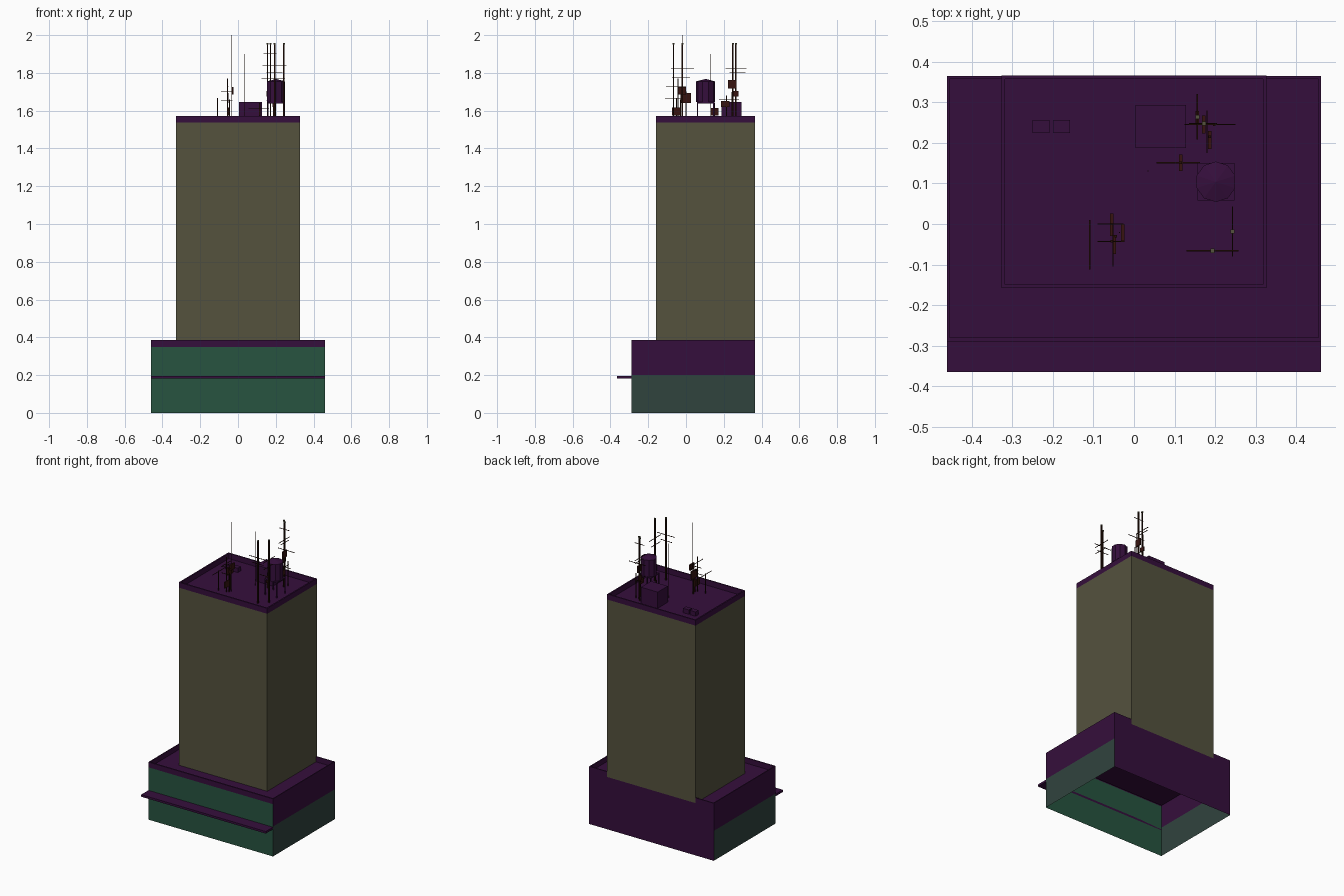
import bpy, bmesh, math


def mat(name, rgb):
    m = bpy.data.materials.new(name)
    m.diffuse_color = (*rgb, 1)
    return m


PURPLE = mat("dark_purple", (0.036, 0.0045, 0.045))
OLIVE = mat("olive_grey", (0.089, 0.084, 0.048))
GREEN = mat("deep_green", (0.020, 0.087, 0.051))
SLATE = mat("slate_green", (0.030, 0.057, 0.048))
BROWN = mat("dark_brown", (0.020, 0.005, 0.002))
RUST = mat("dark_rust", (0.038, 0.007, 0.005))


def finish(name, bm, mats):
    me = bpy.data.meshes.new(name)
    bm.to_mesh(me)
    bm.free()
    for m in mats:
        me.materials.append(m)
    ob = bpy.data.objects.new(name, me)
    bpy.context.collection.objects.link(ob)
    return ob


def box(name, x0, x1, y0, y1, z0, z1, m):
    bm = bmesh.new()
    bmesh.ops.create_cube(bm, size=1)
    for v in bm.verts:
        v.co = ((x0 + x1) / 2 + v.co.x * (x1 - x0),
                (y0 + y1) / 2 + v.co.y * (y1 - y0),
                (z0 + z1) / 2 + v.co.z * (z1 - z0))
    return finish(name, bm, [m])


def shell(name, rings, mats, rule):
    """Open-bottomed block of stacked rectangles (x, y0, y1, z), capped by the last.
    rule(level, side) gives the material; sides are front, right, back, left."""
    bm = bmesh.new()
    loops = [[bm.verts.new(c) for c in ((-x, y0, z), (x, y0, z), (x, y1, z), (-x, y1, z))]
             for x, y0, y1, z in rings]
    for i in range(len(loops) - 1):
        a, b = loops[i], loops[i + 1]
        for s in range(4):
            t = (s + 1) % 4
            f = bm.faces.new((a[s], a[t], b[t], b[s]))
            f.material_index = rule(i, s)
    bm.faces.new(loops[-1]).material_index = 0
    return finish(name, bm, mats)


# Podium: green shop front, slate lower sides, purple back, parapet and roof
def podium_rule(level, side):
    if side == 0 and level < 2:
        return 1
    if side in (1, 3) and level == 0:
        return 2
    return 0


shell("podium", [(0.461, -0.289, 0.365, 0), (0.461, -0.289, 0.365, 0.2),
                 (0.461, -0.289, 0.365, 0.35), (0.461, -0.289, 0.365, 0.385),
                 (0.455, -0.28, 0.358, 0.385), (0.455, -0.28, 0.358, 0.35)],
      [PURPLE, GREEN, SLATE], podium_rule)
box("canopy", -0.461, 0.461, -0.365, -0.289, 0.182, 0.196, PURPLE)

# Tower with purple parapet and sunken roof
shell("tower", [(0.327, -0.158, 0.3655, 0.35), (0.327, -0.158, 0.3655, 1.537),
                (0.327, -0.158, 0.3655, 1.573), (0.318, -0.149, 0.357, 1.573),
                (0.318, -0.149, 0.357, 1.537)],
      [PURPLE, OLIVE], lambda level, side: 1 if level == 0 else 0)

ROOF = 1.537
# Roof plant room and two vents
box("plant_room", 0.004, 0.128, 0.187, 0.293, ROOF, 1.645, PURPLE)
for i, x in enumerate((-0.25, -0.2)):
    box(f"roof_vent_{i}", x, x + 0.042, 0.224, 0.256, ROOF, 1.566, PURPLE)

# Water tank on legs
bm = bmesh.new()
for z0, z1, r1, r2 in ((1.645, 1.755, 0.05, 0.05), (1.755, 1.768, 0.05, 0.0)):
    res = bmesh.ops.create_cone(bm, cap_ends=True, segments=10, radius1=r1, radius2=r2, depth=z1 - z0)
    bmesh.ops.translate(bm, verts=res["verts"], vec=(0.202, 0.104, (z0 + z1) / 2))
finish("water_tank", bm, [PURPLE])
box("tank_platform", 0.156, 0.248, 0.058, 0.15, 1.638, 1.645, PURPLE)
for x in (0.159, 0.245):
    for y in (0.061, 0.147):
        box("tank_leg", x - 0.003, x + 0.003, y - 0.003, y + 0.003, ROOF, 1.638, PURPLE)


def pole(x, y, top, w=0.003, tip=False):
    box("mast", x - w, x + w, y - w, y + w, ROOF, top, BROWN)
    if tip:
        box("mast_tip", x - 0.005, x + 0.005, y - 0.005, y + 0.005, top, top + 0.007, OLIVE)


def bar_x(x0, x1, y, z, w=0.0015):
    box("aerial_bar", x0, x1, y - w, y + w, z - w, z + w, BROWN)


def bar_y(x, y0, y1, z, w=0.0015):
    box("aerial_bar", x - w, x + w, y0, y1, z - w, z + w, BROWN)


def panel(x, y, z, wy, hz):
    box("aerial_panel", x - 0.004, x + 0.004, y - wy / 2, y + wy / 2, z - hz / 2, z + hz / 2, RUST)


# Thin spikes
pole(-0.036, -0.021, 2.0, 0.0013)
pole(0.035, 0.131, 1.9, 0.0013)

# Tall tipped masts
for x, y in ((0.243, -0.019), (0.194, -0.066), (0.156, 0.264), (0.172, 0.248)):
    pole(x, y, 1.95, 0.0035, True)
bar_y(0.243, -0.08, 0.043, 1.823)
bar_y(0.243, -0.075, 0.02, 1.778)
bar_x(0.13, 0.258, -0.066, 1.84)
bar_x(0.15, 0.235, -0.066, 1.80)
bar_y(0.156, 0.208, 0.32, 1.823)
bar_y(0.156, 0.23, 0.315, 1.804)
bar_x(0.135, 0.205, 0.248, 1.905)
bar_x(0.125, 0.25, 0.245, 1.77)

# Panels and short masts at the back right
panel(0.172, 0.245, 1.74, 0.045, 0.045)
panel(0.156, 0.264, 1.69, 0.03, 0.03)
panel(0.187, 0.207, 1.635, 0.045, 0.03)
pole(0.187, 0.215, 1.68)
pole(0.198, 0.245, 1.70)
bar_x(0.15, 0.22, 0.245, 1.655)
bar_y(0.18, 0.175, 0.28, 1.66)

# Low aerial in the middle
pole(0.115, 0.151, 1.64)
bar_x(0.055, 0.163, 0.151, 1.61)
panel(0.115, 0.151, 1.595, 0.04, 0.04)

# Left cluster
pole(-0.055, -0.043, 1.77)
pole(-0.055, 0.0, 1.70)
pole(-0.045, -0.03, 1.66)
pole(-0.109, -0.05, 1.667, 0.002)
bar_y(-0.109, -0.112, 0.01, 1.662)
bar_x(-0.09, -0.026, 0.0, 1.70)
bar_x(-0.083, -0.024, -0.043, 1.70)
bar_x(-0.09, -0.03, -0.043, 1.656)
bar_y(-0.052, -0.105, 0.0, 1.73)
panel(-0.028, -0.021, 1.705, 0.042, 0.04)
panel(-0.055, -0.002, 1.668, 0.055, 0.053)
panel(-0.048, -0.05, 1.595, 0.047, 0.042)
